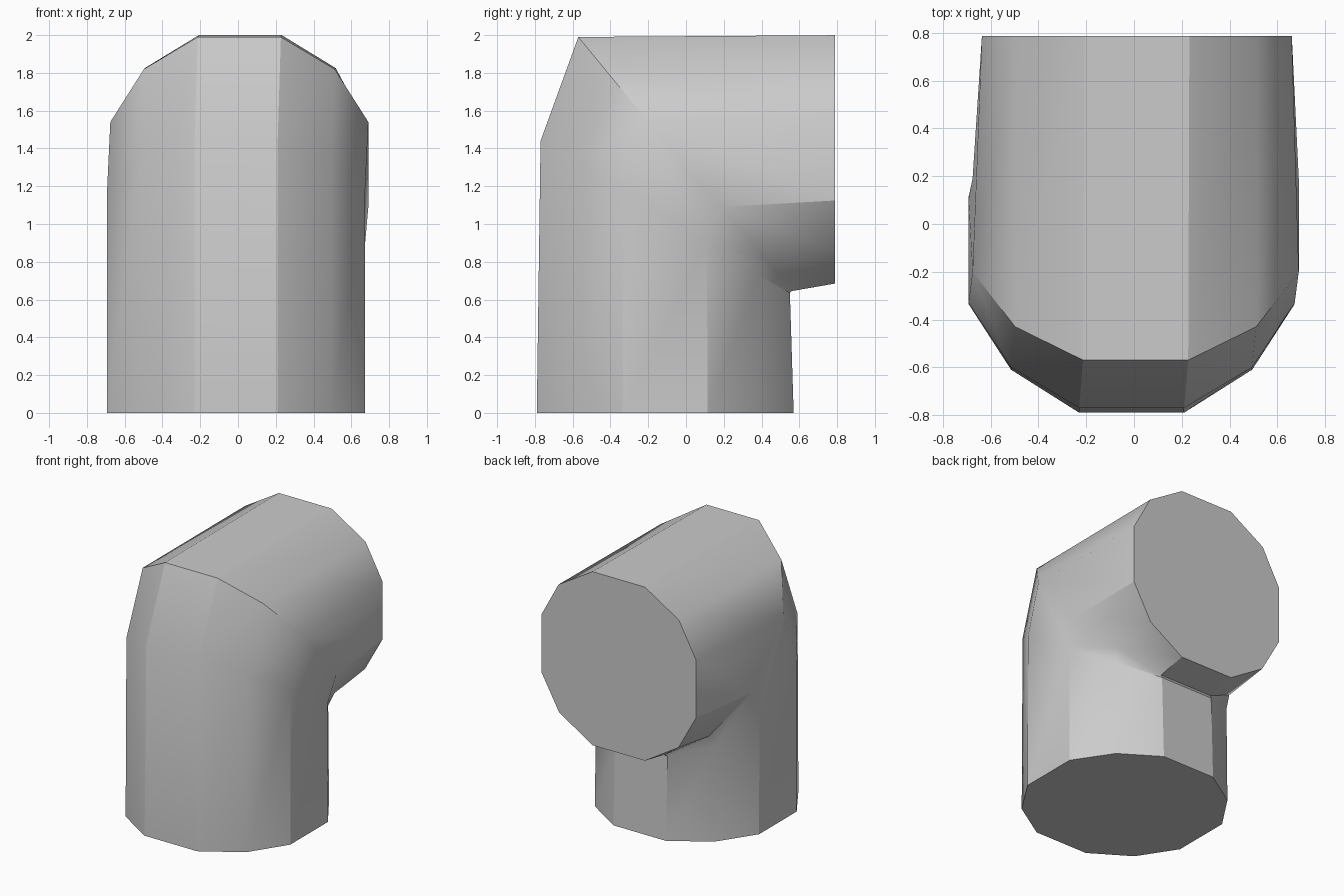
import bpy, bmesh, math

cube = bpy.data.objects.get("Cube")
if cube:
    bpy.data.objects.remove(cube, do_unlink=True)

# Plain grey material
grey = bpy.data.materials.new("plain grey")
grey.use_nodes = True
colour = (0.6, 0.6, 0.6, 1)
grey.diffuse_color = colour
grey.node_tree.nodes["Principled BSDF"].inputs["Base Color"].default_value = colour

# Each section runs from the outside of the bend to the inside:
# sideways offset, half widths, and (y, z) of each mirrored pair
WIDTHS = (0.22, 0.505, 0.683, 0.683, 0.5, 0.22)
ROUND = (0.68, 0.5, 0.225, -0.225, -0.5, -0.68)
sections = [
    (-0.01, WIDTHS, [(-0.11 - r, 0) for r in ROUND]),
    (-0.01, WIDTHS, [(-0.77, 1.44), (-0.6, 1.35), (-0.33, 1.18),
                     (0.11, 0.9), (0.38, 0.73), (0.55, 0.635)]),
    (0.007, WIDTHS, [(-0.57, 1.99), (-0.43, 1.82), (-0.2, 1.54),
                     (0.19, 1.09), (0.43, 0.81), (0.56, 0.645)]),
    (0.012, [w * 0.95 if w > 0.6 else w for w in WIDTHS],
     [(0.788, 1.342 + r * 0.967) for r in ROUND]),
]

bm = bmesh.new()
rings = []
for shift, widths, path in sections:
    half = list(zip(widths, path))
    right = [bm.verts.new((shift + w, y, z)) for w, (y, z) in half]
    left = [bm.verts.new((shift - w, y, z)) for w, (y, z) in half]
    rings.append(right + left[::-1])

# Tube walls, with the sides of the bend folded towards the elbow corners
n = len(rings[0])
for k, (low, high) in enumerate(zip(rings, rings[1:])):
    for i in range(n):
        j = (i + 1) % n
        quad = [low[i], low[j], high[j], high[i]]
        if k == 1 and i in (1, 8, 9, 2):
            corner = high[j] if i in (1, 8) else high[i]
            c = quad.index(corner)
            quad = quad[c:] + quad[:c]
            bm.faces.new(quad[:3])
            bm.faces.new([quad[0], quad[2], quad[3]])
        else:
            bm.faces.new(quad)

# Closed ends
bm.faces.new(rings[0])
bm.faces.new(rings[-1])
# Snap the top edge to full height
for v in rings[-1]:
    v.co.z = min(v.co.z, 2.0)
bmesh.ops.recalc_face_normals(bm, faces=bm.faces)

mesh = bpy.data.meshes.new("elbow_pipe")
bm.to_mesh(mesh)
bm.free()
mesh.materials.append(grey)
pipe = bpy.data.objects.new("elbow_pipe", mesh)
bpy.context.collection.objects.link(pipe)

# Soft shading with crisp bends
bpy.ops.object.select_all(action='DESELECT')
pipe.select_set(True)
bpy.context.view_layer.objects.active = pipe
bpy.ops.object.shade_smooth_by_angle(angle=math.radians(30))
